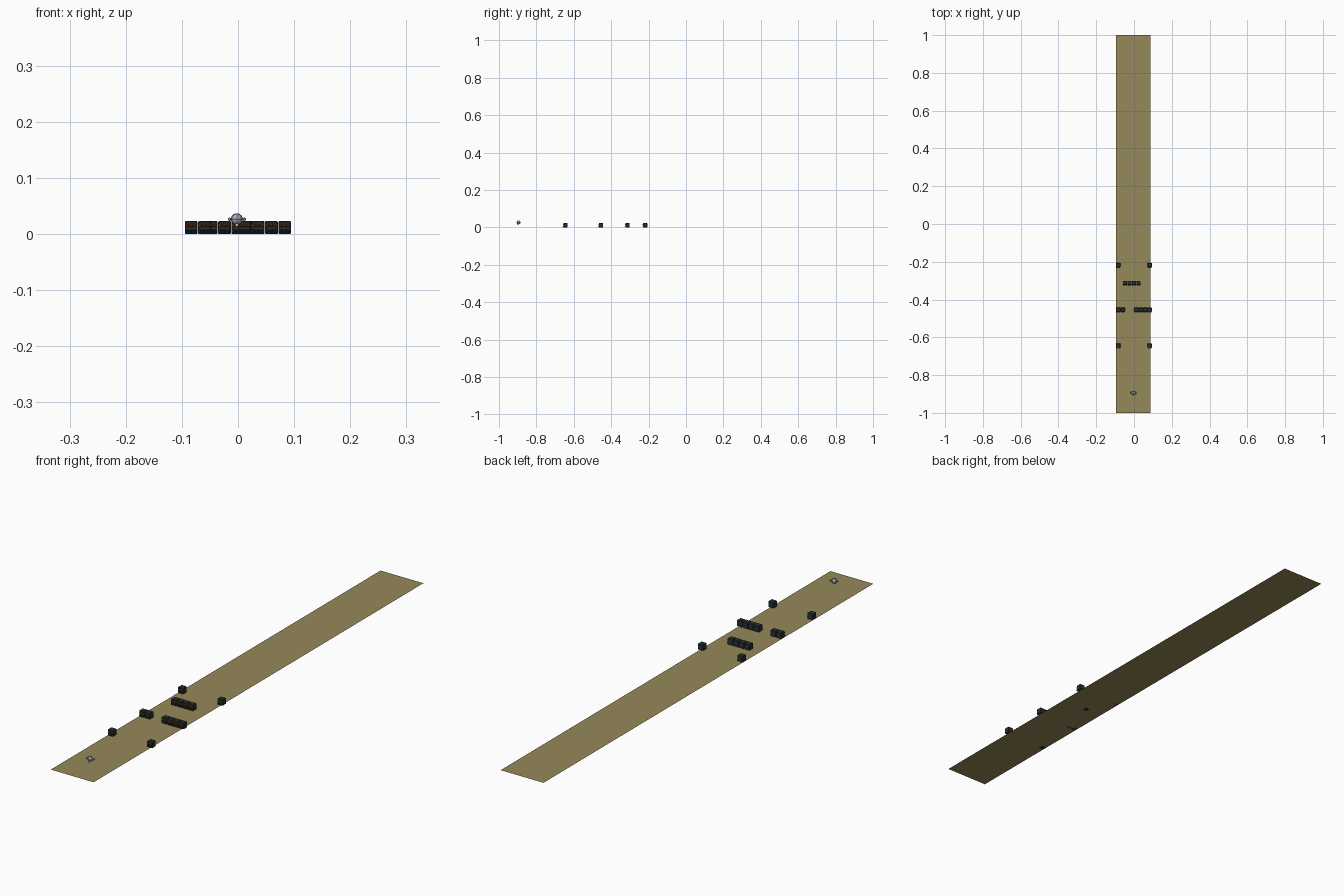
import bpy, bmesh, math
from mathutils import Matrix, Vector

if "Cube" in bpy.data.objects:
    bpy.data.objects.remove(bpy.data.objects["Cube"])


def material(name, rgb):
    m = bpy.data.materials.new(name)
    m.diffuse_color = (*rgb, 1)
    m.use_nodes = True
    m.node_tree.nodes["Principled BSDF"].inputs["Base Color"].default_value = m.diffuse_color
    return m


SAND = material("sand", (0.30, 0.25, 0.10))
DARK = material("dark_slate", (0.022, 0.030, 0.032))
RUST = material("rust_orange", (0.25, 0.06, 0.012))
STEEL = material("pale_steel", (0.42, 0.44, 0.48))
GREY = material("dark_grey", (0.12, 0.13, 0.15))
WHITE = material("white", (0.8, 0.8, 0.8))


def finish(name, bm, mats, smooth=False):
    me = bpy.data.meshes.new(name)
    bm.to_mesh(me)
    bm.free()
    for m in mats:
        me.materials.append(m)
    if smooth:
        for p in me.polygons:
            p.use_smooth = True
    ob = bpy.data.objects.new(name, me)
    bpy.context.collection.objects.link(ob)
    return ob


# Long flat runway, slightly short of the blocks on the right
bm = bmesh.new()
bm.faces.new([bm.verts.new(p) for p in
              ((-0.095, -1, 0), (0.087, -1, 0), (0.087, 1, 0), (-0.095, 1, 0))])
finish("runway", bm, [SAND])

# Block: chamfered cube narrowing to the front, with studs on the front face
CELL, W, H = 0.0238, 0.0228, 0.0232
bm = bmesh.new()
bmesh.ops.create_cube(bm, size=1, matrix=Matrix.Translation((0, 0.001, H / 2))
                      @ Matrix.Diagonal((W, 0.022, H, 1)))
bmesh.ops.bevel(bm, geom=bm.edges[:], offset=0.0015, segments=1, affect='EDGES')
rot = Matrix.Rotation(math.radians(90), 4, 'X')
for i in (-1, 0, 1):
    for z, mat in ((0.0055, 0), (0.0155, 1)):
        before = set(bm.faces)
        bmesh.ops.create_cone(bm, cap_ends=True, segments=4, radius1=0.0042,
                              radius2=0.0012, depth=0.005,
                              matrix=Matrix.Translation((i * 0.0068, -0.0122, z)) @ rot
                              @ Matrix.Rotation(math.radians(45), 4, 'Z'))
        for f in set(bm.faces) - before:
            f.material_index = mat
block_mesh = finish("block", bm, [DARK, RUST])

# Rows of blocks: (y, grid columns counted from the centre)
rows = [(-0.645, (-3.5, 3.5)),
        (-0.455, (-3.5, -2.5, 0.5, 1.5, 2.5, 3.5)),
        (-0.313, (-2, -1, 0, 1)),
        (-0.219, (-3.5, 3.5))]
first = True
for y, cols in rows:
    for c in cols:
        ob = block_mesh if first else block_mesh.copy()
        if not first:
            bpy.context.collection.objects.link(ob)
        first = False
        ob.location = (c * CELL, y, 0)

# Small hovering drone
C = Vector((-0.002, -0.895, 0.0265))
bm = bmesh.new()
bmesh.ops.create_uvsphere(bm, u_segments=20, v_segments=12, radius=0.0095,
                          matrix=Matrix.Translation(C))
finish("drone_body", bm, [STEEL], True)


def ring(name, centre, major, minor, mat, axis):
    bpy.ops.mesh.primitive_torus_add(location=centre, major_radius=major, minor_radius=minor,
                                     major_segments=24, minor_segments=6)
    ob = bpy.context.object
    ob.name = name
    if axis != 'Z':
        ob.rotation_euler['XYZ'.index(axis)] = math.radians(90)
    ob.data.materials.append(mat)
    bpy.ops.object.shade_smooth_by_angle()


ring("drone_outer_ring", C, 0.0097, 0.0009, GREY, 'X')
ring("drone_waist_ring", C, 0.0097, 0.0008, GREY, 'Z')
ring("drone_front_ring", C, 0.0097, 0.0008, STEEL, 'Y')

# Side pods and their arms
for s, side in ((-1, "left"), (1, "right")):
    bm = bmesh.new()
    bmesh.ops.create_cone(bm, cap_ends=True, segments=10, radius1=0.003, radius2=0.002,
                          depth=0.014, matrix=Matrix.Translation(C + Vector((s * 0.013, 0, 0))) @ rot)
    finish(side + "_pod", bm, [STEEL])
    bm = bmesh.new()
    bmesh.ops.create_cube(bm, size=1, matrix=Matrix.Translation(C + Vector((s * 0.010, 0, 0)))
                          @ Matrix.Diagonal((0.005, 0.003, 0.002, 1)))
    finish(side + "_arm", bm, [GREY])

# Lamp under the drone
bm = bmesh.new()
bmesh.ops.create_uvsphere(bm, u_segments=10, v_segments=6, radius=0.003,
                          matrix=Matrix.Translation(C + Vector((0, -0.003, -0.0105))))
finish("drone_lamp", bm, [WHITE], True)
